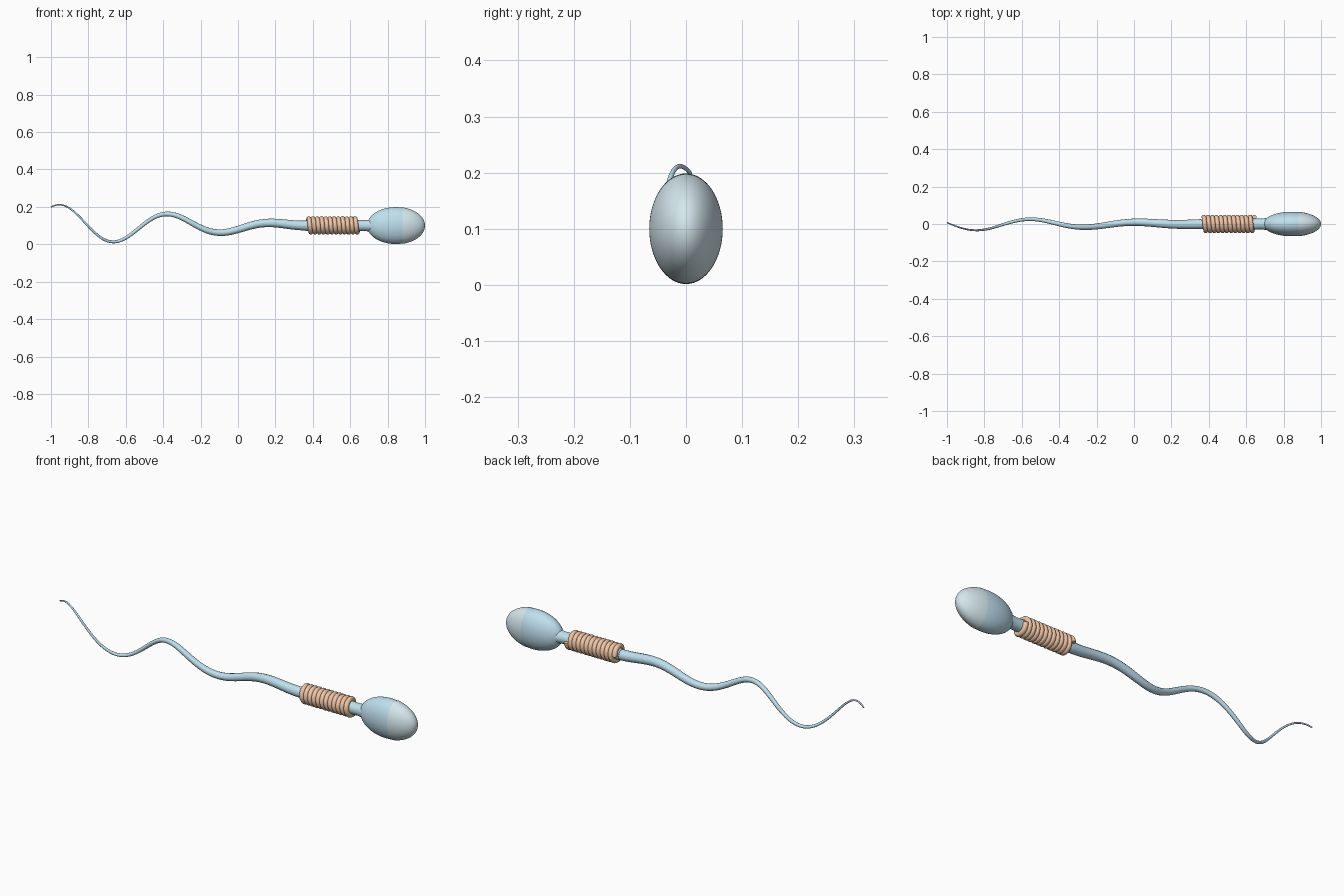
import bpy, bmesh, math

if "Cube" in bpy.data.objects:
    bpy.data.objects.remove(bpy.data.objects["Cube"])

AXIS_Z = 0.1


def material(name, rgb):
    m = bpy.data.materials.new(name)
    m.diffuse_color = (*rgb, 1)
    m.use_nodes = True
    m.node_tree.nodes["Principled BSDF"].inputs["Base Color"].default_value = m.diffuse_color
    return m


BLUE = material("body_blue", (0.52, 0.74, 0.86))
PALE = material("cap_pale", (0.66, 0.80, 0.85))
COPPER = material("coil_copper", (0.86, 0.56, 0.38))


def tube(name, points, radii, mat, sides=4):
    """Sweep a round section with varying radius along a path."""
    cu = bpy.data.curves.new(name, 'CURVE')
    cu.dimensions = '3D'
    cu.bevel_depth = 1.0
    cu.bevel_resolution = sides
    cu.use_fill_caps = True
    sp = cu.splines.new('POLY')
    sp.points.add(len(points) - 1)
    for p, co, r in zip(sp.points, points, radii):
        p.co = (*co, 1)
        p.radius = r
    ob = bpy.data.objects.new(name, cu)
    bpy.context.collection.objects.link(ob)
    bpy.ops.object.select_all(action='DESELECT')
    ob.select_set(True)
    bpy.context.view_layer.objects.active = ob
    bpy.ops.object.convert(target='MESH')
    ob = bpy.context.object
    ob.data.materials.clear()
    ob.data.materials.append(mat)
    bpy.ops.object.shade_smooth_by_angle(angle=math.radians(50))
    return ob


def ellipsoid(name, cx, size, mat, cut_x=None):
    """Flattened egg with poles on x; optionally keep only the part beyond cut_x."""
    bpy.ops.mesh.primitive_uv_sphere_add(segments=64, ring_count=40, radius=1)
    ob = bpy.context.object
    ob.name = name
    bm = bmesh.new()
    bm.from_mesh(ob.data)
    for v in bm.verts:
        x, y, z = v.co
        v.co = (cx + z * size[0], y * size[1], AXIS_Z + x * size[2])
    if cut_x is not None:
        bmesh.ops.bisect_plane(bm, geom=bm.verts[:] + bm.edges[:] + bm.faces[:],
                               plane_co=(cut_x, 0, 0), plane_no=(1, 0, 0), clear_inner=True)
    bmesh.ops.recalc_face_normals(bm, faces=bm.faces)
    bm.to_mesh(ob.data)
    bm.free()
    ob.data.materials.append(mat)
    bpy.ops.object.shade_smooth_by_angle(angle=math.radians(50))
    return ob


# Head and the thin cap over its front
ellipsoid("head", 0.843, (0.153, 0.0655, 0.0985), BLUE)
ellipsoid("head_cap", 0.845, (0.155, 0.067, 0.1), PALE, cut_x=0.88)

# Neck and core running under the coil
tube("neck_core", [(0.36, 0, AXIS_Z), (0.65, 0, AXIS_Z), (0.68, 0, AXIS_Z), (0.72, 0, AXIS_Z)],
     [0.028, 0.03, 0.029, 0.034], BLUE, 6)

# Coil around the midpiece
TURNS, STEPS = 12, 32
coil = []
for i in range(TURNS * STEPS + 1):
    a = 2 * math.pi * i / STEPS
    coil.append((0.373 + 0.270 * i / (TURNS * STEPS),
                 0.037 * math.cos(a), AXIS_Z + 0.001 + 0.037 * math.sin(a)))
tube("midpiece_coil", coil, [0.0122] * len(coil), COPPER)

# Tail: a wave that grows while the tube tapers
LENGTH, N, K = 1.36, 160, 10.8
path, radii = [], []
for i in range(N + 1):
    t = LENGTH * i / N
    path.append((0.36 - t, -0.028 * t * math.cos(K * t - 0.35),
                 AXIS_Z + 0.085 * t * math.sin(K * t)))
    radii.append(0.0035 + 0.0225 * (1 - t / LENGTH) ** 1.15)
tube("tail", path, radii, BLUE)
